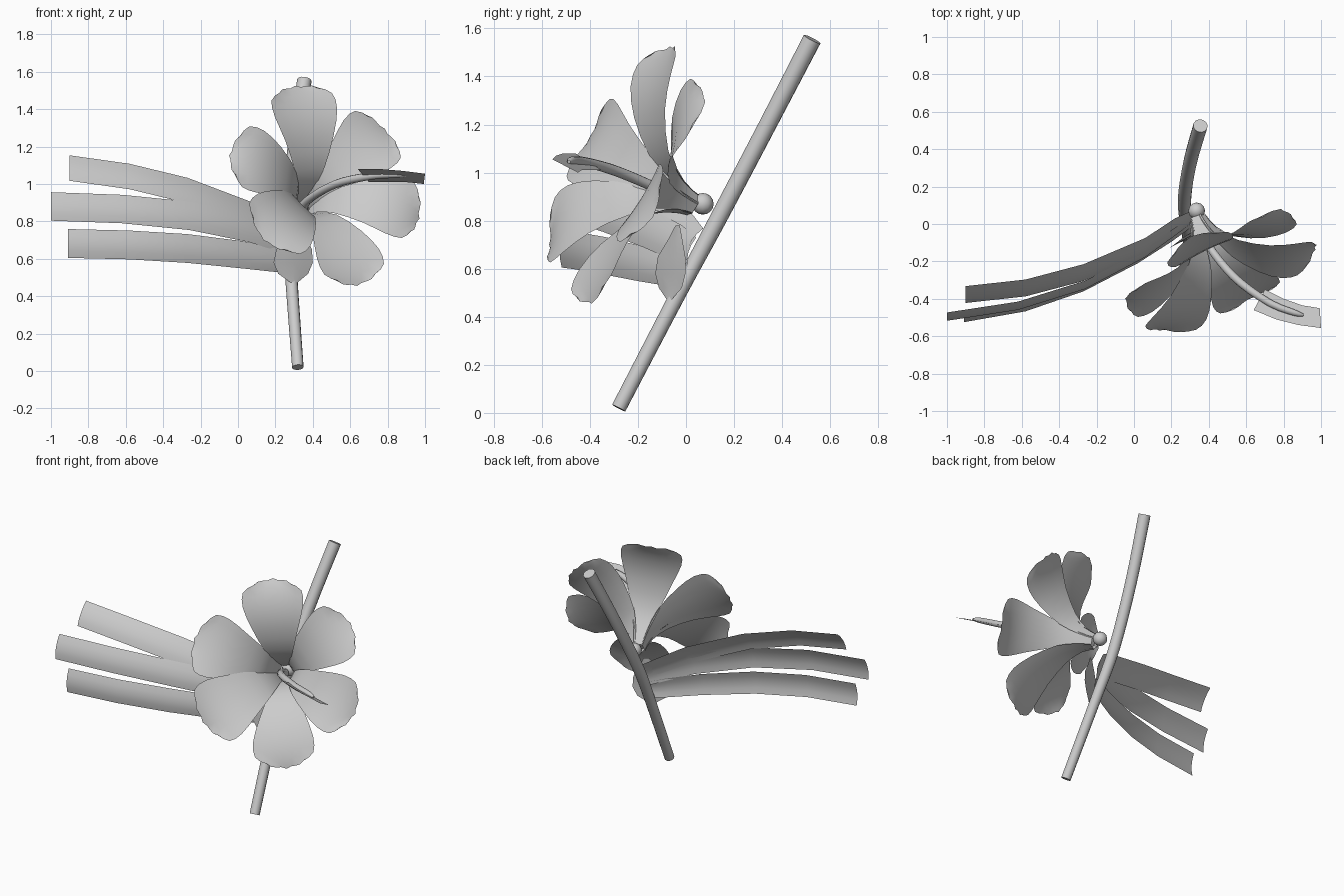
import bpy
import bmesh
import math
from mathutils import Vector

cube = bpy.data.objects.get("Cube")
if cube:
    bpy.data.objects.remove(cube)

grey = bpy.data.materials.new("soft_grey")
grey.use_nodes = True
grey.diffuse_color = (0.6, 0.6, 0.6, 1)
grey.node_tree.nodes["Principled BSDF"].inputs["Base Color"].default_value = (0.6, 0.6, 0.6, 1)


def finish(name, bm):
    mesh = bpy.data.meshes.new(name)
    bm.to_mesh(mesh)
    bm.free()
    mesh.materials.append(grey)
    obj = bpy.data.objects.new(name, mesh)
    bpy.context.collection.objects.link(obj)
    bpy.ops.object.select_all(action='DESELECT')
    obj.select_set(True)
    bpy.context.view_layer.objects.active = obj
    bpy.ops.object.shade_smooth_by_angle(angle=math.radians(50))
    return obj


def grid(name, rows, closed=False, caps=False):
    """Skin rows of points into one sheet or tube."""
    bm = bmesh.new()
    vs = [[bm.verts.new(p) for p in row] for row in rows]
    n = len(rows[0])
    for a, b in zip(vs, vs[1:]):
        for i in range(n if closed else n - 1):
            j = (i + 1) % n
            bm.faces.new((a[i], a[j], b[j], b[i]))
    if caps:
        bm.faces.new(vs[0][::-1])
        bm.faces.new(vs[-1])
    return finish(name, bm)


def smooth_path(pts, steps):
    """Catmull-Rom samples through tuples of any length."""
    ext = [pts[0]] + list(pts) + [pts[-1]]
    out = []
    for k in range(len(pts) - 1):
        for s in range(steps):
            t = s / steps
            out.append([0.5 * (2 * b + (c - a) * t + (2*a - 5*b + 4*c - d) * t*t
                               + (3*b - a - 3*c + d) * t**3)
                        for a, b, c, d in zip(*ext[k:k + 4])])
    return out + [list(pts[-1])]


def tube(name, pts, sides=12, steps=4):
    """Tapered tube through (x, y, z, radius) points."""
    path = smooth_path(pts, steps)
    rows = []
    for i, p in enumerate(path):
        d = Vector(path[min(i + 1, len(path) - 1)][:3]) - Vector(path[max(i - 1, 0)][:3])
        u = d.cross(Vector((1, 0.8, 0))).normalized()
        v = d.normalized().cross(u)
        ring = [2 * math.pi * k / sides for k in range(sides)]
        rows.append([Vector(p[:3]) + p[3] * (u * math.cos(a) + v * math.sin(a)) for a in ring])
    return grid(name, rows, closed=True, caps=True)


def strip(name, pts, side, widths, cols=4, bow=0.015):
    """Ribbon along a centre line; side is the half-width vector, bow bulges it forward."""
    rows = []
    for p, w in zip(pts, widths):
        across_steps = [2 * c / cols - 1 for c in range(cols + 1)]
        rows.append([Vector(p) + Vector(side) * w * s - Vector((0, bow * (1 - s * s), 0))
                     for s in across_steps])
    return grid(name, rows)


# Stem
tube("stem", [(0.32, -0.28, 0.02, 0.031), (0.285, -0.03, 0.5, 0.033), (0.27, 0.13, 0.8, 0.036),
              (0.30, 0.33, 1.18, 0.037), (0.355, 0.525, 1.555, 0.039)])

# Bud joint behind the flower
bm = bmesh.new()
bmesh.ops.create_uvsphere(bm, u_segments=12, v_segments=8, radius=0.045)
joint = finish("flower_joint", bm)
joint.location = (0.335, 0.07, 0.87)

# Six trumpet petals around the flower axis
origin = Vector((0.34, 0.03, 0.865))
axis = Vector((0.36, -0.83, 0.42)).normalized()
up = Vector((-0.2, 0.37, 0.91))
up = (up - axis * up.dot(axis)).normalized()
across = up.cross(axis).normalized()
# reach from axis, height along axis, half width
profile = smooth_path([(0.04, 0.0, 0.028), (0.062, 0.1, 0.043), (0.13, 0.22, 0.085),
                       (0.27, 0.32, 0.14), (0.4, 0.36, 0.18), (0.5, 0.36, 0.175),
                       (0.555, 0.345, 0.115)], 2)
# turn in degrees, reach scale, height scale, width scale
petals = [(-5, 1.02, 1, 1.04), (54, 0.97, 0.87, 1), (115, 0.99, 1, 1), (172, 1.06, 0.83, 1.04),
          (233, 0.98, 1.03, 1.1), (289, 0.98, 0.98, 1.06)]
COLS = 8
for k, (turn, reach, height, wide) in enumerate(petals):
    a = math.radians(turn)
    out = up * math.cos(a) + across * math.sin(a)
    lat = axis.cross(out)
    rows = []
    for i, (r, h, w) in enumerate(profile):
        t = i / (len(profile) - 1)
        row = []
        for c in range(COLS + 1):
            s = 2 * c / COLS - 1
            ripple = 0.006 * t**4 * math.cos(s * 3 * math.pi)
            lift = 0.03 * t * t * s * s
            row.append(origin + out * (r * reach + ripple - 0.03 * t**3 * s * s)
                       + axis * (h * height + lift) + lat * w * wide * s)
        rows.append(row)
    grid(f"petal_{k + 1}", rows)

# Pistil and the small curved blade on its tip
tube("pistil", [(0.345, 0.0, 0.87, 0.03), (0.37, -0.07, 0.91, 0.022), (0.46, -0.2, 0.97, 0.022),
                (0.57, -0.315, 1.015, 0.022), (0.73, -0.425, 1.045, 0.02),
                (0.86, -0.475, 1.05, 0.017), (0.905, -0.487, 1.045, 0.007)], sides=10, steps=3)
grid("pistil_blade", [[(0.64, -0.46, 1.08), (0.70, -0.35, 1.01)],
                      [(0.76, -0.51, 1.08), (0.80, -0.4, 1.01)],
                      [(0.88, -0.54, 1.07), (0.9, -0.435, 1.01)],
                      [(1.0, -0.556, 1.055), (0.993, -0.45, 1.0)]])

# Three long leaves sweeping sideways
strip("upper_leaf", [(-0.9, -0.377, 1.085), (-0.58, -0.342, 1.04), (-0.27, -0.26, 0.965),
                     (0.06, -0.12, 0.84), (0.22, -0.01, 0.76), (0.31, 0.04, 0.72)],
      (0, 0.045, 0.068), [1, 1, 1, 1, 0.9, 0.7])
strip("middle_leaf", [(-1.0, -0.495, 0.88), (-0.62, -0.437, 0.866), (-0.26, -0.325, 0.83),
                      (0.06, -0.155, 0.765), (0.22, -0.04, 0.71), (0.31, 0.025, 0.67)],
      (0, 0.022, 0.076), [1, 1, 1, 1, 0.95, 0.8])
strip("lower_leaf", [(-0.91, -0.51, 0.682), (-0.58, -0.452, 0.674), (-0.27, -0.345, 0.655),
                     (0.02, -0.195, 0.622), (0.2, -0.08, 0.595), (0.31, 0.0, 0.58)],
      (0, 0.007, 0.077), [1, 1, 1, 0.95, 0.85, 0.7])

# Small drooping leaf on the stem below the flower
strip("small_leaf", [(0.32, -0.035, 0.78), (0.31, -0.045, 0.72), (0.3, -0.06, 0.65),
                     (0.295, -0.065, 0.58), (0.295, -0.065, 0.52), (0.3, -0.07, 0.47)],
      (0.1, 0.06, 0), [0.15, 0.5, 0.95, 1.05, 0.8, 0.15], bow=0.005)
